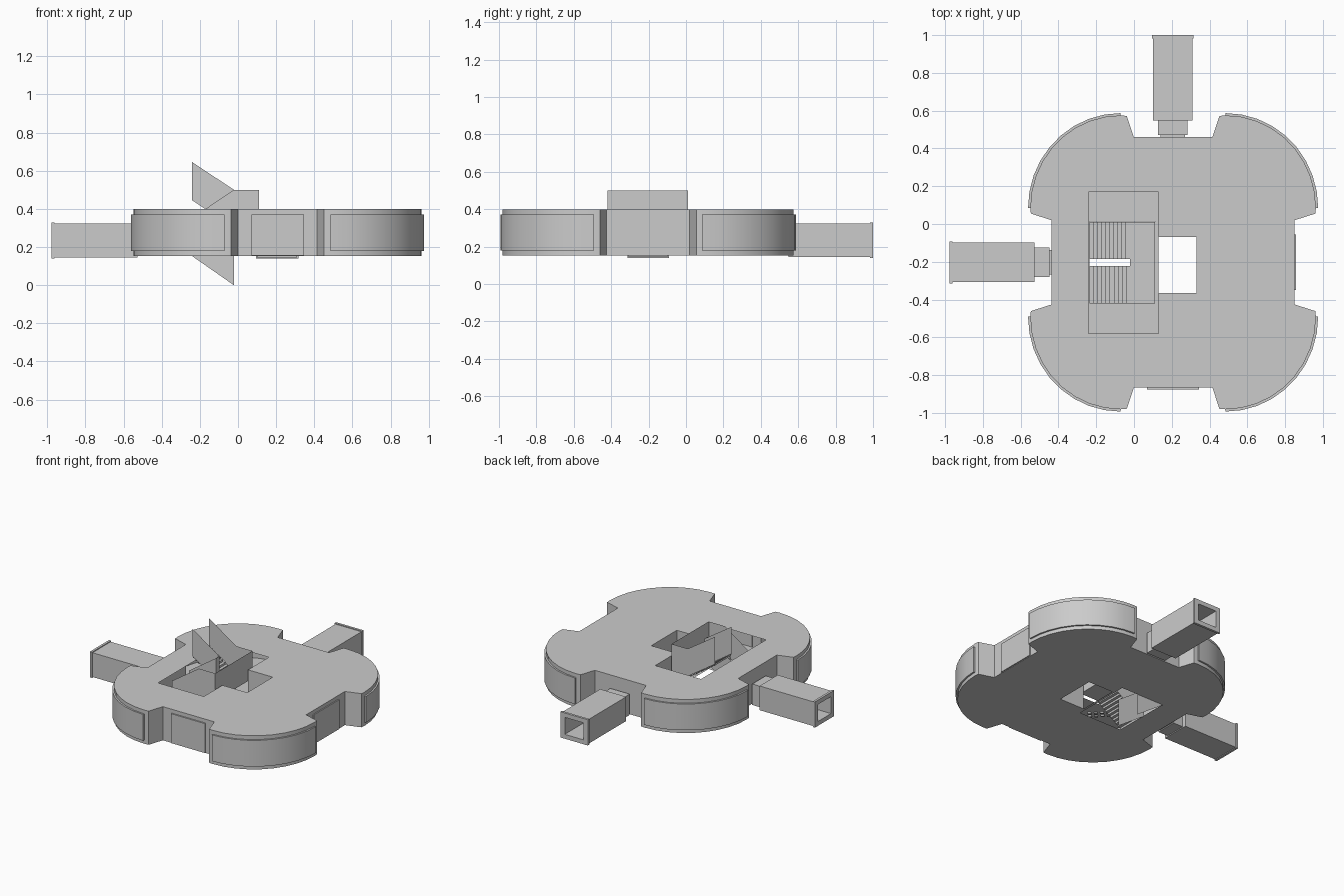
import bpy, bmesh, math
from mathutils import Matrix, Vector

if "Cube" in bpy.data.objects:
    bpy.data.objects.remove(bpy.data.objects["Cube"])

CX, CY = 0.207, -0.203          # centre of the hull plan
FLOOR, ROOF = 0.152, 0.398


def finish(name, bm, smooth=False, recalc=True):
    bmesh.ops.remove_doubles(bm, verts=bm.verts, dist=0.0002)
    if recalc:
        bmesh.ops.recalc_face_normals(bm, faces=bm.faces)
    me = bpy.data.meshes.new(name)
    bm.to_mesh(me)
    bm.free()
    ob = bpy.data.objects.new(name, me)
    bpy.context.collection.objects.link(ob)
    if smooth:
        bpy.ops.object.select_all(action='DESELECT')
        ob.select_set(True)
        bpy.context.view_layer.objects.active = ob
        bpy.ops.object.shade_smooth_by_angle()
    return ob


def sheet(bm, loops, z):
    """Flat face with holes: first loop outside, the rest are holes."""
    edges = []
    for loop in loops:
        vs = [bm.verts.new((x, y, z)) for x, y in loop]
        edges += [bm.edges.new((vs[i - 1], vs[i])) for i in range(len(vs))]
    bmesh.ops.triangle_fill(bm, edges=edges, use_beauty=True, use_dissolve=False,
                            normal=(0, 0, 1))


def walls(bm, pts, z0, z1, closed=True):
    n = len(pts)
    lo = [bm.verts.new((x, y, z0)) for x, y in pts]
    hi = [bm.verts.new((x, y, z1)) for x, y in pts]
    for i in range(n if closed else n - 1):
        j = (i + 1) % n
        bm.faces.new((lo[i], lo[j], hi[j], hi[i]))


def rect(x0, x1, y0, y1):
    return [(x0, y0), (x1, y0), (x1, y1), (x0, y1)]


def box(bm, x0, x1, y0, y1, z0, z1, rot=0.0):
    c = Vector(((x0 + x1) / 2, (y0 + y1) / 2, (z0 + z1) / 2))
    m = (Matrix.Translation(c) @ Matrix.Rotation(rot, 4, 'Z')
         @ Matrix.Diagonal((x1 - x0, y1 - y0, z1 - z0, 1)))
    bmesh.ops.create_cube(bm, size=1, matrix=m)


def arc(extra=0.0, n=9):
    return [(0.278 + (0.478 + extra) * math.sin(a), 0.288 + (0.49 + extra) * math.cos(a))
            for a in (math.pi / 2 * i / n for i in range(n + 1))]


def corner(pts, sx, sy):
    return [(CX + sx * x, CY + sy * y) for x, y in pts]


# Hull outline: one quarter mirrored round the four corners
quarter = [(0.208, 0.663), (0.245, 0.775)] + arc() + [(0.753, 0.258), (0.643, 0.223)]
outline = (corner(quarter, 1, 1) + corner(quarter[::-1], 1, -1)
           + corner(quarter, -1, -1) + corner(quarter[::-1], -1, 1))

bm = bmesh.new()
walls(bm, outline, FLOOR, ROOF)
finish("hull_wall", bm, True)

# Floor with stairwell and shaft openings
bm = bmesh.new()
sheet(bm, [outline, rect(-0.235, 0.112, -0.42, 0.012), rect(0.13, 0.33, -0.365, -0.07)], FLOOR)
finish("floor", bm)

# Roof with a larger opening over the stair hall and shaft
bm = bmesh.new()
hall = [(-0.24, -0.58), (0.13, -0.58), (0.13, -0.365), (0.33, -0.365),
        (0.33, -0.07), (0.13, -0.07), (0.13, 0.17), (-0.24, 0.17)]
sheet(bm, [outline, hall], ROOF)
finish("roof", bm)

# Core rooms beside the shaft
bm = bmesh.new()
core = [(0.13, -0.58), (0.61, -0.58), (0.61, 0.17), (0.13, 0.17), (0.13, -0.07),
        (0.33, -0.07), (0.33, -0.365), (0.13, -0.365)]
walls(bm, core, FLOOR, ROOF)
finish("core_walls", bm)

# Curved window panels on the lobes
for i, (sx, sy) in enumerate([(1, 1), (-1, 1), (-1, -1), (1, -1)]):
    bm = bmesh.new()
    inner, outer = corner(arc(), sx, sy), corner(arc(0.012), sx, sy)
    loop = outer + inner[::-1]
    for z0, z1 in ((0.178, 0.37),):
        walls(bm, loop, z0, z1)
        for z in (z0, z1):
            for k in range(len(inner) - 1):
                bm.faces.new([bm.verts.new((*p, z)) for p in
                              (outer[k], outer[k + 1], inner[k + 1], inner[k])])
    finish("lobe_window_%d" % i, bm, True)

# Plain doors on the front and right sides
bm = bmesh.new()
box(bm, 0.07, 0.345, -0.876, -0.864, FLOOR + 0.003, 0.37)
finish("front_door", bm)
bm = bmesh.new()
box(bm, 0.848, 0.858, -0.35, -0.055, FLOOR + 0.003, 0.37)
finish("right_door", bm)

# Docking arms: (distance out, half width, bottom, top), inside returns to the hull
stations = [(0, .065, .16, .295), (.012, .065, .16, .295), (.012, .078, .152, .305),
            (.09, .078, .152, .305), (.09, .105, .145, .322), (.525, .105, .145, .322),
            (.525, .111, .14, .328), (.542, .111, .14, .328), (.542, .075, .172, .296),
            (.1, .075, .172, .296), (0, .06, .172, .285)]
for name, base, ang in (("back_arm", (0.205, 0.458), 0), ("left_arm", (-0.436, -0.203), math.pi / 2)):
    bm = bmesh.new()
    rings = [[bm.verts.new(p) for p in ((-w, d, a), (w, d, a), (w, d, b), (-w, d, b))]
             for d, w, a, b in stations]
    for r, s in zip(rings, rings[1:]):
        for k in range(4):
            bm.faces.new((r[k], r[k - 1], s[k - 1], s[k]))
    bmesh.ops.transform(bm, verts=bm.verts, matrix=Matrix.Translation((*base, 0))
                        @ Matrix.Rotation(ang, 4, 'Z'))
    finish(name, bm)

# Ceiling lights under the roof
bm = bmesh.new()
for s in (-1, 1):
    box(bm, CX - .08, CX + .08, CY + s * .53 - .012, CY + s * .53 + .012, .386, .396)
    box(bm, CX + s * .53 - .012, CX + s * .53 + .012, CY - .08, CY + .08, .386, .396)
    for t in (-1, 1):
        ang = -s * t * math.pi / 4
        for row in (-.02, .02):
            for k in range(4):
                u = (k - 1.5) * .042
                x = CX + s * .47 + u * math.cos(ang) - row * math.sin(ang)
                y = CY + t * .47 + u * math.sin(ang) + row * math.cos(ang)
                box(bm, x - .012, x + .012, y - .008, y + .008, .386, .396, ang)
finish("ceiling_lights", bm)

# Stair flights: zigzag strips
X0, X1, MID, N = -0.235, -0.022, 0.3, 10


def flight(name, y0, y1, za, zb):
    bm = bmesh.new()
    prof, dx, dz = [(X0, za)], (X1 - X0) / N, (zb - za) / N
    for k in range(N):
        prof += [(X0 + k * dx, za + (k + 1) * dz), (X0 + (k + 1) * dx, za + (k + 1) * dz)]
    rows = [[bm.verts.new((x, y, z)) for x, z in prof] for y in (y0, y1)]
    for k in range(len(prof) - 1):
        bm.faces.new((rows[0][k], rows[0][k + 1], rows[1][k + 1], rows[1][k]))
    finish(name, bm)


flight("lower_flight", -0.42, -0.222, FLOOR, MID)
flight("upper_flight", -0.185, 0.01, 0.446, MID)


# Stair side plates
def plate(name, y, za, zb, h=0.2):
    bm = bmesh.new()
    bm.faces.new([bm.verts.new((x, y, z)) for x, z in
                  ((X0 - .005, za), (X1, zb), (X1, zb + h), (X0 - .005, za + h))])
    finish(name, bm)


for side, y in (("outer", -0.42), ("inner", -0.222)):
    plate("lower_flight_rail_" + side, y, FLOOR, MID)
for side, y in (("inner", -0.185), ("outer", 0.01)):
    plate("upper_flight_rail_" + side, y, 0.445, MID)
    plate("descent_rail_" + side, y, 0.152, 0.0)

# Landing with its parapet
bm = bmesh.new()
sheet(bm, [rect(X1, 0.11, -0.42, 0.01)], MID)
walls(bm, [(X1, -0.42), (0.11, -0.42), (0.11, 0.01), (X1, 0.01)], MID, 0.5, closed=False)
walls(bm, [(X1, -0.222), (X1, -0.185)], MID, 0.5, closed=False)
finish("landing", bm)
